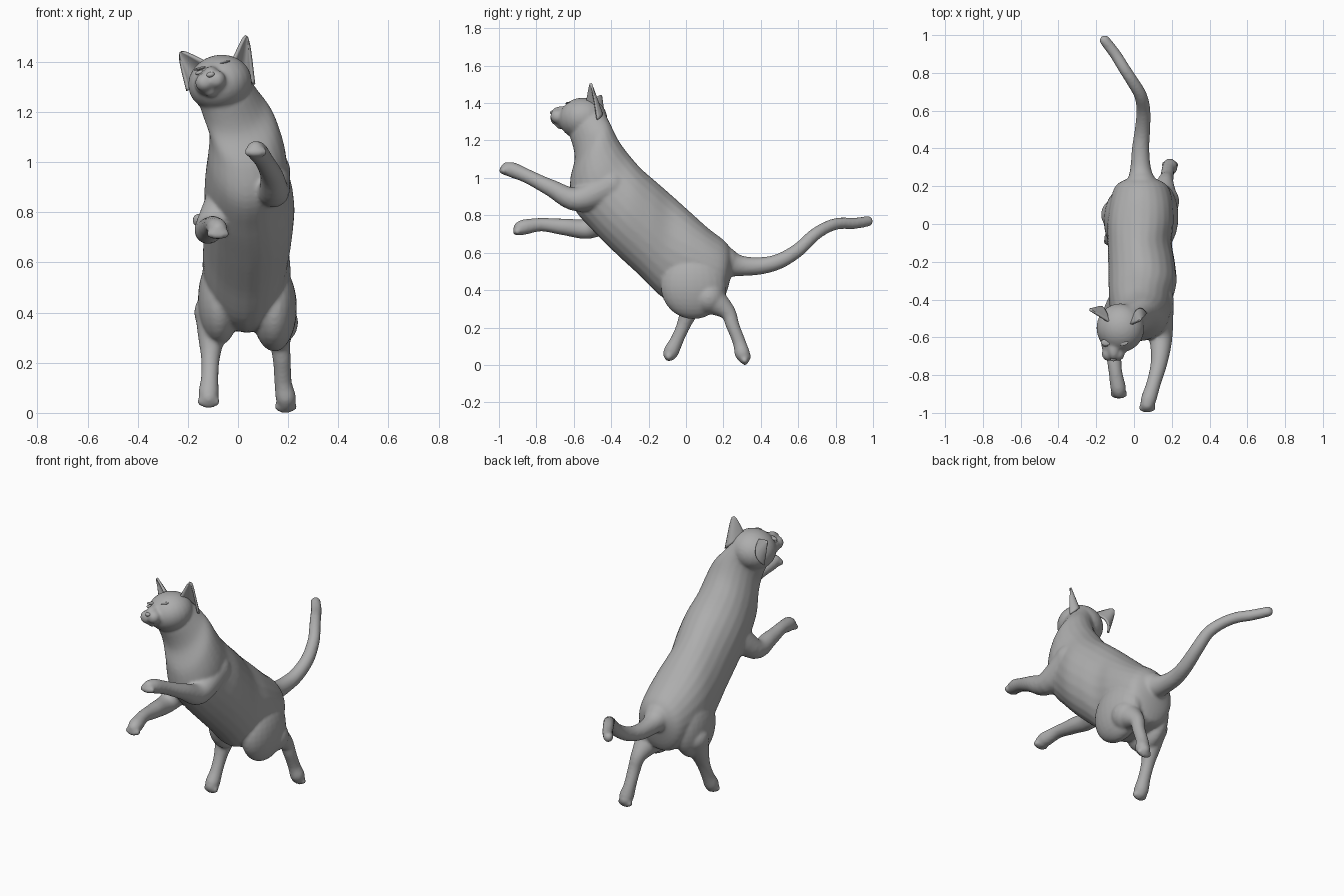
import bpy, bmesh, math
from mathutils import Vector, Matrix

fur = bpy.data.materials.new("grey")
fur.diffuse_color = (0.42, 0.42, 0.42, 1)
SEG = 24


def catmull(rows, steps=5):
    """Smoothly interpolate rows of numbers."""
    rows = [rows[0]] + list(rows) + [rows[-1]]
    out = []
    for i in range(1, len(rows) - 2):
        for s in range(steps):
            t = s / steps
            out.append([0.5 * (2 * b + (c - a) * t + (2 * a - 5 * b + 4 * c - d) * t * t
                               + (3 * b - a - 3 * c + d) * t ** 3)
                        for a, b, c, d in zip(*rows[i - 1:i + 3])])
    return out + [list(rows[-1])]


def loft(bm, rings):
    loops = [[bm.verts.new(p) for p in r] for r in rings]
    for a, b in zip(loops, loops[1:]):
        for i in range(SEG):
            j = (i + 1) % SEG
            bm.faces.new((a[i], a[j], b[j], b[i]))
    bm.faces.new(loops[0][::-1])
    bm.faces.new(loops[-1])


def ball(bm, c, r, roll=0.0):
    r = (r, r, r) if isinstance(r, (int, float)) else r
    m = Matrix.Translation(c) @ Matrix.Rotation(roll, 4, 'Y') @ Matrix.Diagonal((*r, 1))
    bmesh.ops.create_uvsphere(bm, u_segments=24, v_segments=16, radius=1, matrix=m)


def limb(bm, pts):
    """Round tube through (x, y, z, radius) points with rounded ends."""
    pts = catmull(pts)
    cs = [Vector(p[:3]) for p in pts]
    rings = []
    for i, p in enumerate(pts):
        t = (cs[min(i + 1, len(cs) - 1)] - cs[max(i - 1, 0)]).normalized()
        u = Vector((1, 0, 0))
        u = (u - t * u.dot(t)).normalized()
        w = t.cross(u)
        rings.append([cs[i] + p[3] * (u * math.cos(a) + w * math.sin(a))
                      for a in (2 * math.pi * k / SEG for k in range(SEG))])
    loft(bm, rings)
    ball(bm, cs[0], pts[0][3])
    ball(bm, cs[-1], pts[-1][3])


def toes(bm, c, d, spread=0.027):
    """Four toes fanned across the end of a paw."""
    d = Vector(d).normalized()
    for k in (-1, -0.35, 0.35, 1):
        ball(bm, Vector(c) + d * (0.024 - 0.012 * abs(k)) + Vector((k * spread, 0, 0)), 0.0185)


def finish(bm, name):
    bmesh.ops.recalc_face_normals(bm, faces=bm.faces[:])
    me = bpy.data.meshes.new(name)
    bm.to_mesh(me)
    bm.free()
    me.materials.append(fur)
    for p in me.polygons:
        p.use_smooth = True
    ob = bpy.data.objects.new(name, me)
    bpy.context.collection.objects.link(ob)
    return ob


bm = bmesh.new()

# Torso and neck: top y, z, bottom y, z, centre x, half width
torso = [
    (0.25, 0.60, 0.24, 0.47, 0.04, 0.06),
    (0.21, 0.66, 0.21, 0.37, 0.04, 0.13),
    (0.12, 0.73, 0.17, 0.33, 0.04, 0.16),
    (0.02, 0.82, 0.03, 0.32, 0.035, 0.175),
    (-0.08, 0.91, -0.11, 0.35, 0.03, 0.17),
    (-0.16, 0.98, -0.25, 0.48, 0.04, 0.177),
    (-0.24, 1.05, -0.38, 0.60, 0.045, 0.18),
    (-0.31, 1.13, -0.50, 0.72, 0.035, 0.167),
    (-0.36, 1.20, -0.60, 0.84, 0.035, 0.155),
    (-0.40, 1.28, -0.62, 0.98, 0.02, 0.135),
    (-0.43, 1.34, -0.595, 1.11, -0.025, 0.123),
    (-0.45, 1.385, -0.62, 1.22, -0.06, 0.115),
]
rings = []
for ty, tz, by, bz, cx, hw in catmull(torso):
    mid = Vector((cx, (ty + by) / 2, (tz + bz) / 2))
    up = Vector((0, (ty - by) / 2, (tz - bz) / 2))
    rings.append([mid + Vector((hw * math.cos(a), 0, 0)) + up * math.sin(a)
                  for a in (2 * math.pi * k / SEG for k in range(SEG))])
loft(bm, rings)

# Thighs
ball(bm, (0.145, 0.04, 0.42), (0.09, 0.175, 0.175))
ball(bm, (-0.075, 0.02, 0.45), (0.085, 0.16, 0.18))

# Hind legs
limb(bm, [(0.15, 0.12, 0.36, 0.09), (0.165, 0.22, 0.285, 0.045), (0.175, 0.25, 0.21, 0.036),
          (0.18, 0.285, 0.12, 0.035), (0.19, 0.30, 0.065, 0.041), (0.19, 0.31, 0.045, 0.037)])
toes(bm, (0.19, 0.312, 0.037), (0, 0.15, -1))
limb(bm, [(-0.09, 0.05, 0.40, 0.085), (-0.105, 0.02, 0.30, 0.055), (-0.11, -0.01, 0.22, 0.038),
          (-0.113, -0.045, 0.14, 0.035), (-0.117, -0.075, 0.08, 0.041), (-0.117, -0.085, 0.06, 0.038)])
toes(bm, (-0.117, -0.09, 0.057), (0, -0.2, -1))

# Front legs
limb(bm, [(0.11, -0.40, 0.96, 0.10), (0.14, -0.58, 0.885, 0.066), (0.135, -0.72, 0.945, 0.046),
          (0.105, -0.84, 1.005, 0.038), (0.08, -0.92, 1.04, 0.041), (0.07, -0.955, 1.048, 0.037)])
toes(bm, (0.07, -0.962, 1.043), (0, -1, -0.2))
limb(bm, [(-0.03, -0.38, 0.87, 0.09), (-0.115, -0.50, 0.735, 0.058), (-0.11, -0.65, 0.738, 0.045),
          (-0.10, -0.77, 0.75, 0.036), (-0.085, -0.86, 0.738, 0.041), (-0.08, -0.885, 0.73, 0.038)])
toes(bm, (-0.08, -0.89, 0.72), (0, -1, -0.5))

# Tail
limb(bm, [(0.04, 0.20, 0.55, 0.085), (0.035, 0.29, 0.53, 0.056), (0.035, 0.40, 0.53, 0.046),
          (0.045, 0.50, 0.555, 0.041), (0.05, 0.60, 0.615, 0.037), (0.035, 0.68, 0.69, 0.034),
          (-0.005, 0.75, 0.735, 0.032), (-0.05, 0.82, 0.757, 0.031), (-0.10, 0.90, 0.757, 0.030),
          (-0.155, 0.972, 0.768, 0.028)])

# Head, tilted to one side
ROLL = math.radians(-14)
ball(bm, (-0.072, -0.55, 1.316), (0.128, 0.13, 0.112), ROLL)
ball(bm, (-0.105, -0.635, 1.318), (0.07, 0.072, 0.056), ROLL)
ball(bm, (-0.108, -0.66, 1.352), (0.032, 0.06, 0.032), ROLL)
ball(bm, (-0.112, -0.672, 1.288), 0.028)
for x, z in ((-0.133, 1.318), (-0.087, 1.329)):
    ball(bm, (x, -0.688, z), 0.038)

body = finish(bm, "body")
rm = body.modifiers.new("merge", 'REMESH')
rm.mode = 'VOXEL'
rm.voxel_size = 0.008
rm.use_smooth_shade = True
sm = body.modifiers.new("soften", 'SMOOTH')
sm.factor = 0.5
sm.iterations = 8


# Ears: cupped, tapering shells
def ear(name, inner, outer, tip):
    inner, outer, tip = map(Vector, (inner, outer, tip))
    bm = bmesh.new()
    n = 12
    grid = []
    for j in range(n + 1):
        v = j / n
        centre = (inner + outer) / 2 * (1 - v) + tip * v
        w = (outer - inner) / 2 * math.sqrt(max(0.0, 1 - v)) * (1 - 0.35 * v)
        w = w if j < n else (outer - inner) * 0.04
        row = []
        for i in range(n + 1):
            u = 2 * i / n - 1
            cup = Vector((0, 0.05 * (1 - u * u) * (1 - v), 0))
            row.append(bm.verts.new(centre + w * u + cup))
        grid.append(row)
    for a, b in zip(grid, grid[1:]):
        for i in range(n):
            bm.faces.new((a[i], a[i + 1], b[i + 1], b[i]))
    ob = finish(bm, name)
    so = ob.modifiers.new("thickness", 'SOLIDIFY')
    so.thickness = 0.012
    so.offset = 0


ear("ear_right", (-0.025, -0.535, 1.395), (0.064, -0.475, 1.31), (0.035, -0.508, 1.502))
ear("ear_left", (-0.13, -0.52, 1.40), (-0.202, -0.465, 1.285), (-0.232, -0.455, 1.437))

# Eyes, brows and nose
for side, x, z in (("left", -0.15, 1.358), ("right", -0.058, 1.382)):
    bm = bmesh.new()
    ball(bm, (x, -0.637, z), (0.021, 0.013, 0.009), ROLL)
    finish(bm, "eye_" + side)
    bm = bmesh.new()
    ball(bm, (x, -0.627, z + 0.016), (0.027, 0.017, 0.006), ROLL)
    finish(bm, "brow_" + side)
bm = bmesh.new()
ball(bm, (-0.109, -0.713, 1.349), (0.017, 0.014, 0.011), ROLL)
finish(bm, "nose")
